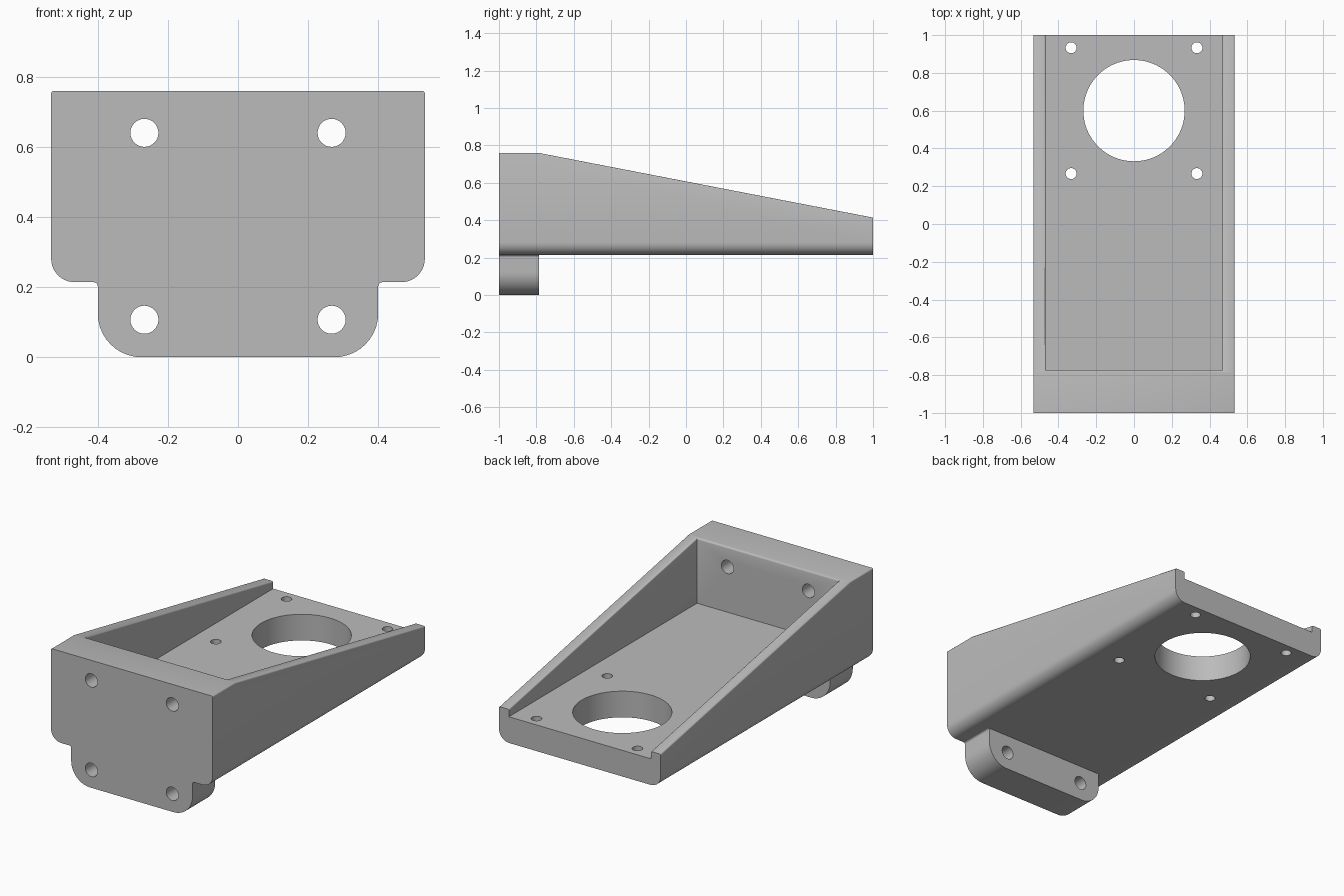
import bpy, bmesh, math
from mathutils import Vector

if "Cube" in bpy.data.objects:
    bpy.data.objects.remove(bpy.data.objects["Cube"])

HALF_W, INNER_W = 0.533, 0.468
BASE, FLOOR, TOP, END = 0.214, 0.37, 0.76, 0.414
CREASE, POCKET = -0.787, -0.772

grey = bpy.data.materials.new("plain grey")
grey.diffuse_color = (0.5, 0.5, 0.5, 1)
grey.use_nodes = True
grey.node_tree.nodes["Principled BSDF"].inputs["Base Color"].default_value = grey.diffuse_color


def rounded(corners, steps=10):
    """Turn (u, v, radius) corners into an outline with filleted corners."""
    out = []
    for i, (u, v, r) in enumerate(corners):
        p = Vector((u, v))
        if r == 0:
            out.append(p)
            continue
        a = (Vector(corners[i - 1][:2]) - p).normalized()
        b = (Vector(corners[(i + 1) % len(corners)][:2]) - p).normalized()
        half = a.angle(b) / 2
        c = p + (a + b).normalized() * (r / math.sin(half))
        start = p + a * (r / math.tan(half)) - c
        sweep = start.angle_signed(p + b * (r / math.tan(half)) - c)
        for k in range(steps + 1):
            t = -sweep * k / steps
            out.append(c + Vector((start.x * math.cos(t) - start.y * math.sin(t),
                                   start.x * math.sin(t) + start.y * math.cos(t))))
    return out


def circle(u, v, r, n):
    return [Vector((u + r * math.cos(2 * math.pi * k / n),
                    v + r * math.sin(2 * math.pi * k / n))) for k in range(n)]


def prism(name, outline, axis, lo, hi):
    """Extrude an outline along x, y or z."""
    place = {"x": lambda p, h: (h, p.x, p.y),
             "y": lambda p, h: (p.x, h, p.y),
             "z": lambda p, h: (p.x, p.y, h)}[axis]
    bm = bmesh.new()
    face = bm.faces.new([bm.verts.new(place(p, lo)) for p in outline])
    new = bmesh.ops.extrude_face_region(bm, geom=[face])["geom"]
    shift = Vector(place(Vector((0, 0)), hi - lo))
    bmesh.ops.translate(bm, vec=shift, verts=[g for g in new if isinstance(g, bmesh.types.BMVert)])
    bmesh.ops.recalc_face_normals(bm, faces=bm.faces)
    me = bpy.data.meshes.new(name)
    bm.to_mesh(me)
    bm.free()
    me.materials.append(grey)
    ob = bpy.data.objects.new(name, me)
    bpy.context.collection.objects.link(ob)
    return ob


def combine(target, tool, operation):
    mod = target.modifiers.new("cut", "BOOLEAN")
    mod.operation, mod.solver, mod.object = operation, "EXACT", tool
    bpy.context.view_layer.objects.active = target
    bpy.ops.object.modifier_apply(modifier=mod.name)
    bpy.data.objects.remove(tool)


# Tray body with rounded lower edges
bracket = prism("bracket", rounded([(-HALF_W, BASE, 0.067), (HALF_W, BASE, 0.067),
                                    (HALF_W, TOP, 0), (-HALF_W, TOP, 0)]), "y", -1, 1)

# Sloping side walls: remove the wedge above the slope
drop = (END - TOP) / (1 - CREASE)
wedge = [Vector(p) for p in ((CREASE, TOP), (1.2, TOP + drop * (1.2 - CREASE)),
                             (1.2, 1), (CREASE, 1))]
combine(bracket, prism("slope_cutter", wedge, "x", -1, 1), "DIFFERENCE")

# Open pocket
pocket = [Vector(p) for p in ((-INNER_W, POCKET), (INNER_W, POCKET), (INNER_W, 1.2), (-INNER_W, 1.2))]
combine(bracket, prism("pocket_cutter", pocket, "z", FLOOR, 1.2), "DIFFERENCE")

# Soften the rim of the walls and the back lip of the floor
bm = bmesh.new()
bm.from_mesh(bracket.data)


def on_top(v):
    return abs(v.co.z - (TOP + drop * max(0, v.co.y - CREASE))) < 1e-3


rim = []
for e in bm.edges:
    a, b = e.verts
    along_y = abs(a.co.x - b.co.x) < 1e-4
    pocket_front = all(abs(v.co.y - POCKET) < 1e-3 for v in e.verts)
    lip = all(abs(v.co.y - 1) < 1e-3 and abs(v.co.z - FLOOR) < 1e-3 for v in e.verts)
    if lip or (on_top(a) and on_top(b) and (along_y or pocket_front)):
        rim.append(e)
bmesh.ops.bevel(bm, geom=rim, offset=0.008, segments=3, profile=0.5, affect="EDGES")
bm.to_mesh(bracket.data)
bm.free()

# Lower mounting lug, flared slightly where it meets the body
lug = rounded([(-0.4, 0, 0.125), (0.4, 0, 0.125), (0.4, BASE, 0.012), (0.44, BASE, 0),
               (0.44, 0.3, 0), (-0.44, 0.3, 0), (-0.44, BASE, 0), (-0.4, BASE, 0.012)])
combine(bracket, prism("mounting_lug", lug, "y", -1, CREASE), "UNION")

# Mounting holes through the front wall and lug, and through the floor
for x in (-1, 1):
    for z in (0.107, 0.64):
        combine(bracket, prism("bolt_hole", circle(x * 0.267, z, 0.04, 32), "y", -1.2, -0.6), "DIFFERENCE")
    for y in (0.267, 0.933):
        combine(bracket, prism("screw_hole", circle(x * 0.333, y, 0.029, 32), "z", 0.1, 0.6), "DIFFERENCE")

# Large round opening in the floor
combine(bracket, prism("round_opening", circle(0, 0.6, 0.268, 96), "z", 0.1, 0.6), "DIFFERENCE")

bpy.ops.object.select_all(action="DESELECT")
bracket.select_set(True)
bpy.context.view_layer.objects.active = bracket
bpy.ops.object.shade_smooth_by_angle(angle=math.radians(35))
